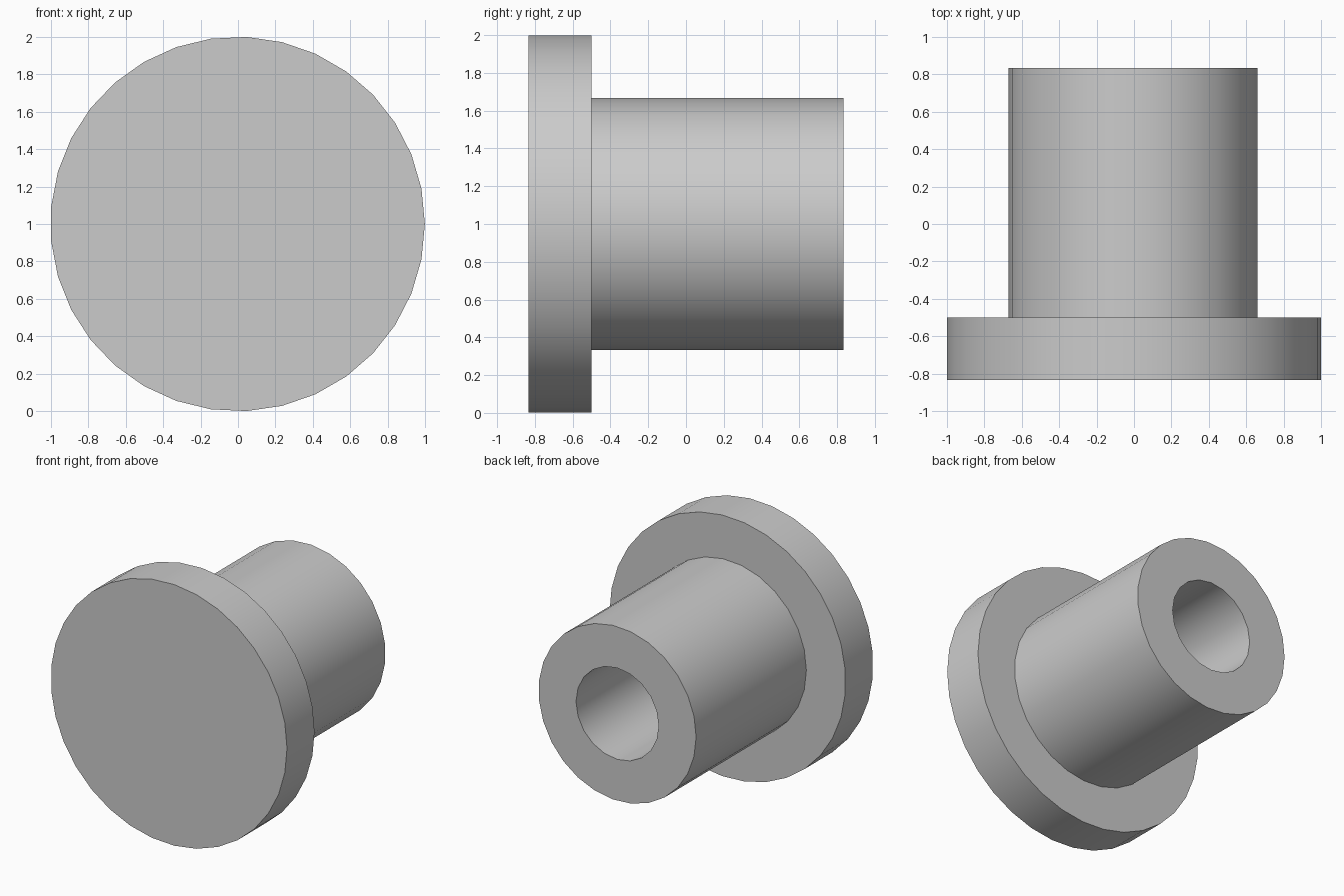
import bpy, bmesh, math

if "Cube" in bpy.data.objects:
    bpy.data.objects.remove(bpy.data.objects["Cube"])

grey = bpy.data.materials.new("plain grey")
grey.diffuse_color = (0.6, 0.6, 0.6, 1)
grey.use_nodes = True
grey.node_tree.nodes["Principled BSDF"].inputs["Base Color"].default_value = grey.diffuse_color

CENTRE_X, CENTRE_Z = -0.002, 1.0
FRONT, STEP, BACK = -0.833, -0.5, 0.833


def ring(bm, radius, y, sides, start):
    """Circle of vertices around the y axis."""
    verts = []
    for i in range(sides):
        a = start + math.tau * i / sides
        verts.append(bm.verts.new((CENTRE_X + radius * math.cos(a), y,
                                   CENTRE_Z + radius * math.sin(a))))
    return verts


def wall(bm, a, b):
    """Side faces between two rings."""
    n = len(a)
    for i in range(n):
        j = (i + 1) % n
        bm.faces.new((a[i], a[j], b[j], b[i]))


def edges_of(loop):
    return [v.link_edges and bm.edges.get((v, loop[(i + 1) % len(loop)]))
            for i, v in enumerate(loop)]


# One solid: closed flange disc, round shaft, blind bore
bm = bmesh.new()
flange_front = ring(bm, 1.0, FRONT, 33, 0)
flange_back = ring(bm, 1.0, STEP, 33, 0)
shaft_front = ring(bm, 0.667, STEP, 27, math.pi)
shaft_back = ring(bm, 0.667, BACK, 27, math.pi)
bore_back = ring(bm, 0.35, BACK, 20, math.pi)
bore_floor = ring(bm, 0.35, STEP, 20, math.pi)

wall(bm, flange_front, flange_back)
wall(bm, shaft_front, shaft_back)
wall(bm, bore_back, bore_floor)
bm.faces.new(flange_front)
bm.faces.new(bore_floor)

# Flat annular shoulders between rings with different side counts
for outer, inner in ((flange_back, shaft_front), (shaft_back, bore_back)):
    bmesh.ops.bridge_loops(bm, edges=edges_of(outer) + edges_of(inner))

bmesh.ops.recalc_face_normals(bm, faces=bm.faces)
mesh = bpy.data.meshes.new("flanged_bushing")
bm.to_mesh(mesh)
bm.free()
mesh.materials.append(grey)
bushing = bpy.data.objects.new("flanged_bushing", mesh)
bpy.context.collection.objects.link(bushing)

bpy.context.view_layer.objects.active = bushing
bushing.select_set(True)
bpy.ops.object.shade_smooth_by_angle(angle=math.radians(30))
